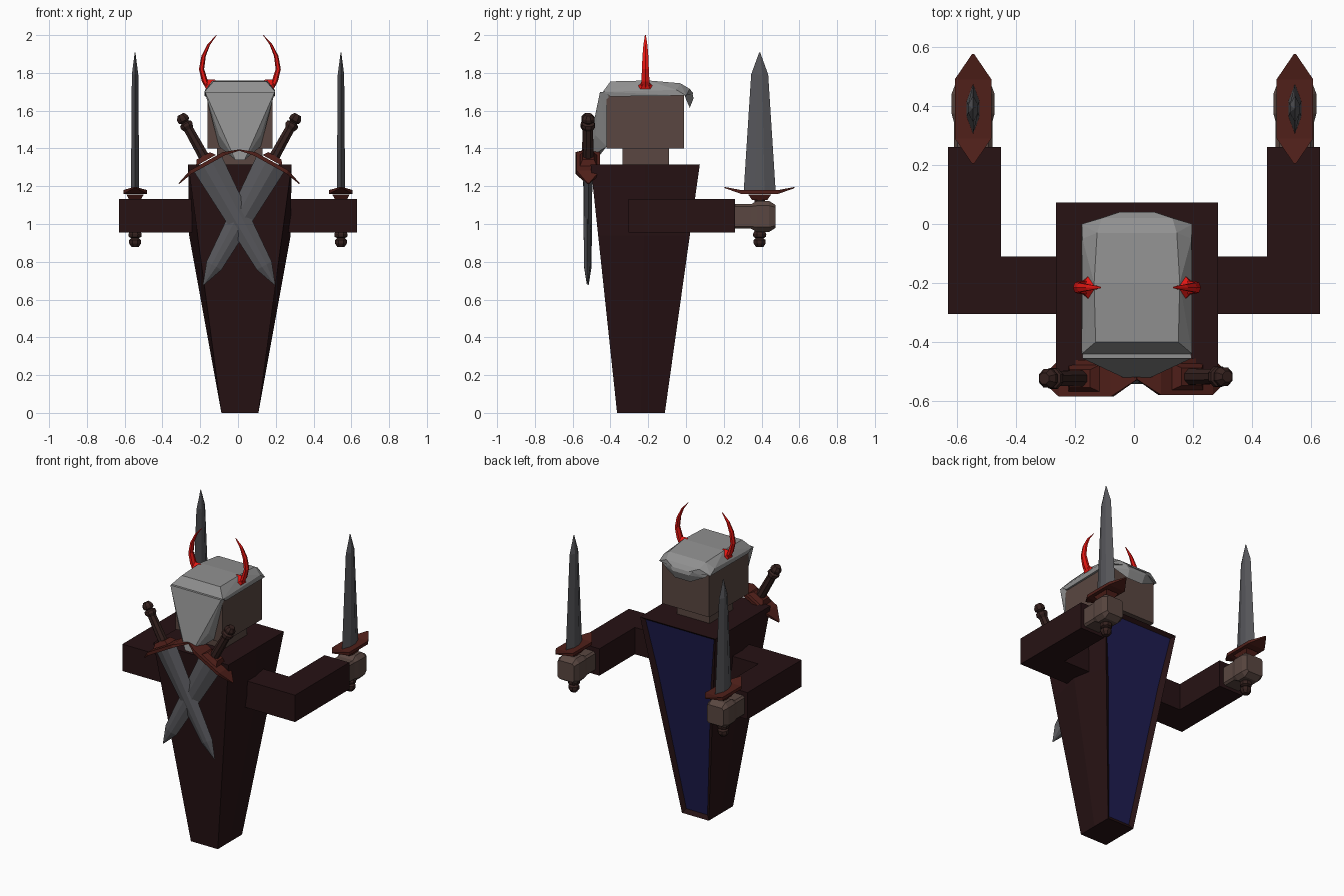
import bpy, bmesh, math
from mathutils import Matrix, Vector

if "Cube" in bpy.data.objects:
    bpy.data.objects.remove(bpy.data.objects["Cube"])


def mat(name, r, g, b):
    m = bpy.data.materials.new(name)
    m.diffuse_color = (r, g, b, 1)
    m.use_nodes = True
    m.node_tree.nodes["Principled BSDF"].inputs["Base Color"].default_value = m.diffuse_color
    return m


CLOTH = mat("dark_cloth", .02, .006, .007)
BLUE = mat("blue_panel", .013, .012, .08)
SKIN = mat("brown", .10, .062, .052)
GRIP = mat("grip_brown", .035, .015, .013)
GUARD = mat("guard_red_brown", .08, .014, .01)
STEEL = mat("steel", .095, .095, .105)
HELM = mat("helmet_grey", .28, .28, .28)
RED = mat("horn_red", .8, .008, .006)


def finish(name, bm, mats, m=None):
    bmesh.ops.recalc_face_normals(bm, faces=bm.faces)
    me = bpy.data.meshes.new(name)
    bm.to_mesh(me)
    bm.free()
    if m:
        me.transform(m)
    for k in mats:
        me.materials.append(k)
    ob = bpy.data.objects.new(name, me)
    bpy.context.collection.objects.link(ob)
    return ob


def hull(name, pts, material, m=None):
    bm = bmesh.new()
    for p in pts:
        bm.verts.new(p)
    r = bmesh.ops.convex_hull(bm, input=bm.verts)
    bmesh.ops.delete(bm, geom=[v for v in bm.verts if not v.link_faces], context='VERTS')
    bmesh.ops.dissolve_limit(bm, angle_limit=.02, verts=bm.verts, edges=bm.edges)
    return finish(name, bm, [material], m)


def loft_bm(rings):
    bm = bmesh.new()
    rs = [[bm.verts.new(p) for p in r] for r in rings]
    n = len(rs[0])
    for a, b in zip(rs, rs[1:]):
        for i in range(n):
            j = (i + 1) % n
            bm.faces.new((a[i], a[j], b[j], b[i]))
    bm.faces.new(rs[0])
    bm.faces.new(rs[-1])
    bmesh.ops.recalc_face_normals(bm, faces=bm.faces)
    return bm


def loft(name, rings, material, m=None):
    return finish(name, loft_bm(rings), [material], m)


def box(x0, x1, y0, y1, z0, z1):
    return [(x, y, z) for x in (x0, x1) for y in (y0, y1) for z in (z0, z1)]


def sym(pts, cx=.01):
    return [(cx + s * x, y, z) for x, y, z in pts for s in (-1, 1)]


def ring(x, y, z, rx, ry, n, turn=0):
    return [(x + rx * math.cos(2 * math.pi * i / n + turn),
             y + ry * math.sin(2 * math.pi * i / n + turn), z) for i in range(n)]


CX = .01

# Tapered body, slightly bulged at the sides, with an inset blue back panel
levels = []
for z, bulge in ((0, 0), (.94, .045), (1.315, 0)):
    t = z / 1.315
    hx, f, b = .098 + .176 * t, -.365 - .14 * t, -.112 + .185 * t
    c = (f + b) / 2
    levels.append([(CX - hx, f, z), (CX - hx - bulge, c, z), (CX - hx, b, z),
                   (CX + hx, b, z), (CX + hx + bulge, c, z), (CX + hx, f, z)])
bm = loft_bm(levels)
back = [f for f in bm.faces if f.normal.y > .8]
bmesh.ops.inset_region(bm, faces=back, thickness=.032, depth=-.02)
for f in back:
    f.material_index = 1
finish("body", bm, [CLOTH, BLUE])

# Bent arms and hands
for s, side in ((-1, "left"), (1, "right")):
    plan = [(.22, -.305), (.63, -.305), (.63, .26), (.45, .26), (.45, -.11), (.22, -.11)]
    loft(side + "_arm", [[(s * x, y, z) for x, y in plan] for z in (.955, 1.132)], CLOTH)
    hand = []
    for y, hx, hz in ((.25, .065, .065), (.345, .065, .065), (.375, .073, .082),
                      (.44, .073, .082), (.475, .06, .06)):
        c = .025 if hz > .07 else .012
        hand.append([(s * .545 + u, y, 1.04 + w) for u, w in (
            (-hx + c, -hz), (hx - c, -hz), (hx, -hz + c), (hx, hz - c),
            (hx - c, hz), (-hx + c, hz), (-hx, hz - c), (-hx, -hz + c))])
    loft(side + "_hand", hand, SKIN)


# Sword along local z, origin at the guard, wide in x, thin in y
def sword(name, m):
    blade = [[(-w, 0, z), (-w * .3, -t, z), (w * .3, -t, z), (w, 0, z),
              (w * .3, t, z), (-w * .3, t, z)]
             for z, w, t in ((0, .085, .022), (.625, .045, .017), (.74, .003, .002))]
    loft(name + "_blade", blade, STEEL, m)
    guard = [[(x, -h, z - e), (x, h, z - e), (x, h, z + e), (x, -h, z + e)]
             for x, h, z, e in ((-.185, .004, .026, .003), (-.1, .062, .003, .01),
                                (.1, .062, .003, .01), (.185, .004, .026, .003))]
    loft(name + "_guard", guard, GUARD, m)
    hull(name + "_collar", [p for x, y, z in ((.06, .045, -.012), (.04, .03, -.04))
                            for p in box(-x, x, -y, y, z, z)], GUARD, m)
    grip = [ring(0, 0, z, r, r, 8, math.pi / 8) for z, r in (
        (-.03, .03), (-.2, .027), (-.22, .038), (-.235, .036), (-.242, .022),
        (-.252, .034), (-.27, .034), (-.29, .02))]
    loft(name + "_grip", grip, GRIP, m)


for s, side in ((-1, "left"), (1, "right")):
    # Held upright
    sword(side + "_held_sword", Matrix.Translation((s * .545, .39, 1.167))
          @ Matrix.Rotation(math.pi / 2, 4, 'Z'))
    # Crossed on the chest
    sword(side + "_crossed_sword", Matrix.Translation((.006 + s * .17, -.52 + s * .003, 1.326))
          @ Matrix.Rotation(math.radians(-151 * s), 4, 'Y'))

# Neck and head
hull("neck", box(CX - .12, CX + .12, -.335, -.09, 1.30, 1.41), SKIN)
hull("head", box(CX - .172, CX + .172, -.42, -.01, 1.40, 1.70), SKIN)

# Helmet cap, rear peak and tapering face plate
hull("helmet_cap", sym([(.187, -.44, 1.70), (.183, -.40, 1.675), (.14, -.40, 1.755),
                        (.145, -.2, 1.76), (.187, 0, 1.68), (.135, -.03, 1.745),
                        (.12, .02, 1.715), (.06, .04, 1.69), (.185, -.05, 1.71)]), HELM)
hull("helmet_rear_peak", sym([(.17, -.01, 1.69), (.08, .035, 1.69), (.06, .04, 1.665),
                              (.055, .02, 1.615), (.08, 0, 1.69), (.15, .0, 1.66)]), HELM)
hull("face_plate", sym([(.185, -.455, 1.70), (.18, -.41, 1.70), (.11, -.48, 1.47),
                        (.05, -.495, 1.40), (.025, -.53, 1.34), (.11, -.42, 1.41),
                        (.03, -.46, 1.36)]), HELM)

# Horns with flared bases
for s, side in ((-1, "left"), (1, "right")):
    path = [(.15, 1.70, .032), (.185, 1.755, .025), (.203, 1.82, .021),
            (.192, 1.89, .018), (.165, 1.95, .012), (.124, 2.0, .003)]
    loft(side + "_horn", [ring(CX + s * x, -.215, z, r * .65, r, 6) for x, z, r in path], RED)
    base = [(.14, -.285, 1.705), (.14, -.145, 1.705), (.165, -.215, 1.70),
            (.135, -.215, 1.765), (.18, -.24, 1.715), (.18, -.19, 1.715),
            (.195, -.215, 1.765), (.11, -.215, 1.75)]
    hull(side + "_horn_base", [(CX + s * x, y, z) for x, y, z in base], RED)
